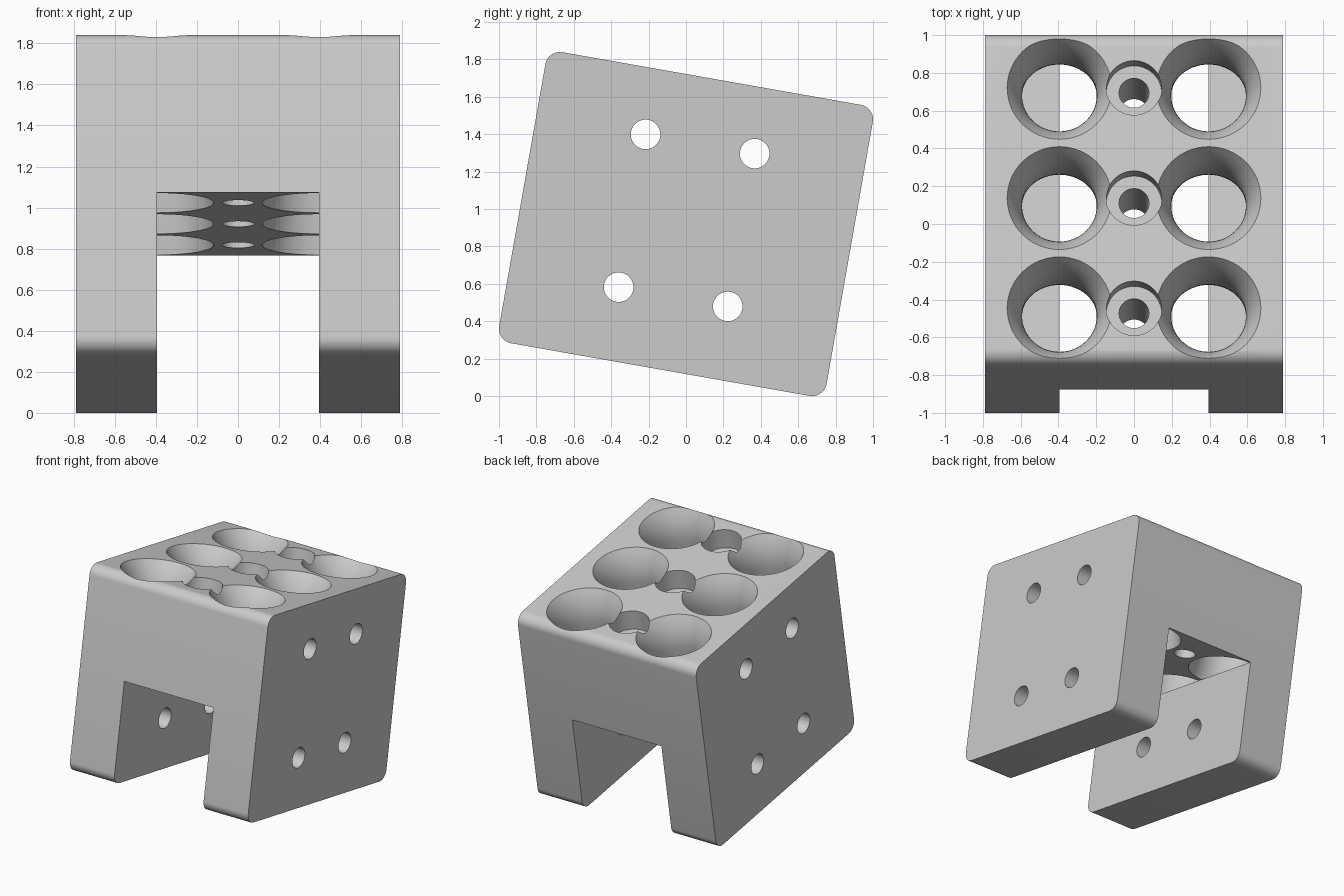
import bpy
import bmesh
import math
from mathutils import Matrix, Vector

old = bpy.data.objects.get("Cube")
if old:
    bpy.data.objects.remove(old, do_unlink=True)

U = 0.0395                     # design unit
TILT = math.radians(-10)
ROWS = (-15, 0, 15)
WIDTH, DEPTH, HEIGHT = 40, 45, 40

grey = bpy.data.materials.new("light_grey")
grey.use_nodes = True
grey.diffuse_color = (0.6, 0.6, 0.6, 1)
grey.node_tree.nodes["Principled BSDF"].inputs["Base Color"].default_value = (0.6, 0.6, 0.6, 1)


def make_object(name, bm):
    bmesh.ops.recalc_face_normals(bm, faces=bm.faces)
    mesh = bpy.data.meshes.new(name)
    bm.to_mesh(mesh)
    bm.free()
    mesh.materials.append(grey)
    obj = bpy.data.objects.new(name, mesh)
    bpy.context.collection.objects.link(obj)
    return obj


def add_box(bm, size, centre):
    matrix = Matrix.Translation(centre) @ Matrix.Diagonal((*size, 1))
    bmesh.ops.create_cube(bm, size=1, matrix=matrix)


def add_lathe(bm, profile, matrix, steps=64):
    """Closed solid of revolution from (radius, height) pairs."""
    rings = []
    for r, z in profile:
        ring = []
        for i in range(steps):
            a = math.tau * i / steps
            ring.append(bm.verts.new(matrix @ Vector((r * math.cos(a), r * math.sin(a), z))))
        rings.append(ring)
    for low, high in zip(rings, rings[1:]):
        for i in range(steps):
            j = (i + 1) % steps
            bm.faces.new((low[i], low[j], high[j], high[i]))
    bm.faces.new(rings[0][::-1])
    bm.faces.new(rings[-1])


def cut(target, cutter):
    cutter.hide_render = True
    mod = target.modifiers.new("cut", "BOOLEAN")
    mod.operation = "DIFFERENCE"
    mod.solver = "EXACT"
    mod.object = cutter
    bpy.context.view_layer.objects.active = target
    bpy.ops.object.modifier_apply(modifier=mod.name)
    bpy.data.objects.remove(cutter, do_unlink=True)


# Block with the four long edges rounded
bm = bmesh.new()
add_box(bm, (WIDTH, DEPTH, HEIGHT), (0, 0, 0))
long_edges = [e for e in bm.edges if abs(e.verts[0].co.x - e.verts[1].co.x) > 1]
bmesh.ops.bevel(bm, geom=long_edges, offset=2, segments=10, profile=0.5, affect="EDGES")
block = make_object("holder_block", bm)

# Slot between the legs
bm = bmesh.new()
add_box(bm, (20, 60, 30), (0, 0, -15))
cut(block, make_object("slot_cutter", bm))

# Waisted wells, two per row
THROAT = 14
well = [(7, -0.03)]
for i in range(25):
    z = 20 * i / 24
    reach = THROAT if z < THROAT else 20 - THROAT
    well.append((5 + 2 * ((z - THROAT) / reach) ** 2, z))
well.append((7, 22))
bm = bmesh.new()
for x in (-10, 10):
    for y in ROWS:
        add_lathe(bm, well, Matrix.Translation((x, y, 0)))
cut(block, make_object("well_cutter", bm))

# Stepped screw holes along the middle
screw = [(2, -1), (2, 16), (3.7, 16), (3.7, 22)]
bm = bmesh.new()
for y in ROWS:
    add_lathe(bm, screw, Matrix.Translation((0, y, 0)), 48)
cut(block, make_object("screw_cutter", bm))

# Cross holes through the sides
bm = bmesh.new()
for y in (-7.5, 7.5):
    for z in (-10, 11):
        turn = Matrix.Translation((0, y, z)) @ Matrix.Rotation(math.pi / 2, 4, "Y")
        add_lathe(bm, [(2, -25), (2, 25)], turn, 48)
cut(block, make_object("cross_hole_cutter", bm))

# Tilt, scale and stand on the ground
block.data.transform(Matrix.Rotation(TILT, 4, "X") @ Matrix.Scale(U, 4))
lowest = min(v.co.z for v in block.data.vertices)
block.data.transform(Matrix.Translation((0, 0, -lowest)))

bpy.ops.object.select_all(action="DESELECT")
block.select_set(True)
bpy.context.view_layer.objects.active = block
bpy.ops.object.shade_smooth_by_angle(angle=math.radians(30))
